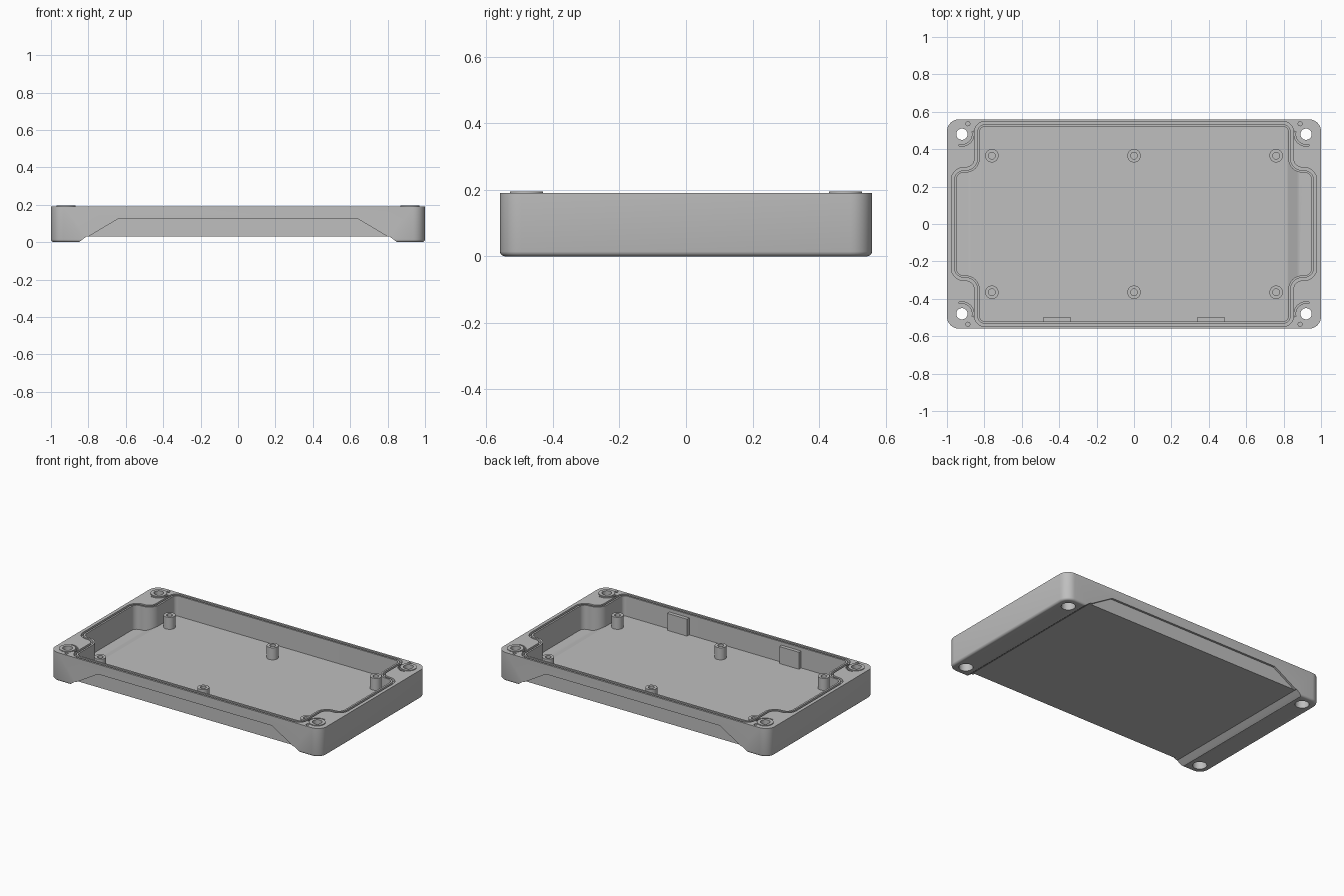
import bpy, bmesh, math
from mathutils import Vector

if "Cube" in bpy.data.objects:
    bpy.data.objects.remove(bpy.data.objects["Cube"])

grey = bpy.data.materials.new("light_grey_plastic")
grey.diffuse_color = (0.52, 0.52, 0.52, 1)
grey.use_nodes = True
grey.node_tree.nodes["Principled BSDF"].inputs["Base Color"].default_value = grey.diffuse_color


def loft(name, loops, cap=True):
    """Skin a stack of equal-length 3D loops into a closed solid."""
    bm = bmesh.new()
    rings = [[bm.verts.new(p) for p in loop] for loop in loops]
    n = len(rings[0])
    pairs = list(zip(rings, rings[1:]))
    if not cap:
        pairs.append((rings[-1], rings[0]))
    for a, b in pairs:
        for i in range(n):
            j = (i + 1) % n
            bm.faces.new((a[i], a[j], b[j], b[i]))
    if cap:
        bm.faces.new(rings[0])
        bm.faces.new(rings[-1])
    bmesh.ops.recalc_face_normals(bm, faces=bm.faces[:])
    me = bpy.data.meshes.new(name)
    bm.to_mesh(me)
    bm.free()
    me.materials.append(grey)
    ob = bpy.data.objects.new(name, me)
    bpy.context.collection.objects.link(ob)
    return ob


def prism(name, pts, z0, z1):
    return loft(name, [[(x, y, z) for x, y in pts] for z in (z0, z1)])


def prism_y(name, pts, y0, y1):
    return loft(name, [[(x, y, z) for x, z in pts] for y in (y0, y1)])


def circle(cx, cy, r, n=32):
    return [(cx + r * math.cos(math.tau * i / n), cy + r * math.sin(math.tau * i / n)) for i in range(n)]


def tube(name, cx, cy, r_in, r_out, z0, z1):
    prof = ((r_in, z0), (r_out, z0), (r_out, z1), (r_in, z1))
    return loft(name, [[(x, y, z) for x, y in circle(cx, cy, r)] for r, z in prof], cap=False)


def fillet(corners, steps=8):
    """Round right-angled corners given as (x, y, radius)."""
    out = []
    n = len(corners)
    for i, (x, y, r) in enumerate(corners):
        p = Vector((x, y))
        u = (Vector(corners[i - 1][:2]) - p).normalized()
        v = (Vector(corners[(i + 1) % n][:2]) - p).normalized()
        c = p + (u + v) * r
        for k in range(steps + 1):
            t = math.pi / 2 * k / steps
            out.append(tuple(c - v * r * math.cos(t) - u * r * math.sin(t)))
    return out


def mirrored(quadrant):
    """Repeat first-quadrant corners in all four quadrants, anticlockwise."""
    q = quadrant
    flip = lambda sx, sy, seq: [(sx * x, sy * y, r) for x, y, r in seq]
    return q + flip(-1, 1, q[::-1]) + flip(-1, -1, q) + flip(1, -1, q[::-1])


def outer(inset):
    return fillet(mirrored([(1 - inset, 0.56 - inset, 0.065 - inset)]))


def cavity_outline(o):
    """Plus-shaped cavity outline, grown by o."""
    return fillet(mirrored([(0.95 + o, 0.275 + o, 0.04 + o),
                            (0.825 + o, 0.275 + o, 0.075 - o),
                            (0.825 + o, 0.52 + o, 0.025 + o)]))


def cut(ob, cutter):
    m = ob.modifiers.new("cut", 'BOOLEAN')
    m.operation = 'DIFFERENCE'
    m.solver = 'EXACT'
    m.object = cutter
    bpy.context.view_layer.objects.active = ob
    bpy.ops.object.modifier_apply(modifier=m.name)
    bpy.data.objects.remove(cutter)


TOP = 0.19
SIGNS = [(sx, sy) for sx in (-1, 1) for sy in (-1, 1)]

# Outer shell with a rounded bottom edge
shell = loft("enclosure_shell", [[(x, y, z) for x, y in outer(i)] for i, z in
             ((0.014, 0), (0.0075, 0.002), (0.002, 0.0075), (0, 0.014), (0, TOP))])

# Cavity: raised middle floor, ramping down into the end bays
cavity = prism("cavity_cutter", cavity_outline(0), 0.03, 0.3)
cut(cavity, prism_y("floor_cutter", [(-0.88, 0.03), (-0.905, 0.01), (0.905, 0.01), (0.88, 0.03),
                                     (0.82, 0.055), (-0.82, 0.055)], -0.7, 0.7))
cut(shell, cavity)

# Seal groove around the rim
groove = prism("groove_cutter", cavity_outline(0.027), TOP - 0.02, 0.25)
cut(groove, prism("groove_core", cavity_outline(0.012), 0.1, 0.3))
cut(shell, groove)

# Raised underside between the two end feet
cut(shell, prism_y("underside_cutter", [(-0.863, -0.01), (0.863, -0.01), (0.81, 0.03), (-0.81, 0.03)], -0.7, 0.7))

# Recessed trapezoid panels on the long sides
for s in (-1, 1):
    cut(shell, prism_y("side_panel_cutter", [(-0.867, -0.01), (0.867, -0.01), (0.64, 0.125), (-0.64, 0.125)],
                       s * 0.546, s * 0.7))

# Corner screw holes, counterbores, pin holes and arc slots
for sx, sy in SIGNS:
    cx, cy = 0.92 * sx, 0.48 * sy
    cut(shell, prism("screw_cutter", circle(cx, cy, 0.03), -0.1, 0.3))
    cut(shell, prism("counterbore_cutter", circle(cx, cy, 0.043), -0.1, 0.13))
    cut(shell, prism("pin_cutter", circle(0.888 * sx, 0.536 * sy, 0.011, 16), 0.15, 0.3))
    angles = [math.radians(165 + 10 * k) for k in range(13)]
    arc = [(cx + sx * 0.064 * math.cos(a), cy + sy * 0.064 * math.sin(a)) for a in angles]
    arc += [(cx + sx * 0.056 * math.cos(a), cy + sy * 0.056 * math.sin(a)) for a in reversed(angles)]
    cut(shell, prism("arc_cutter", arc, TOP - 0.012, 0.25))
    tube("screw_pad", cx, cy, 0.03, 0.05, TOP, 0.195)

# Standoffs on the floor
for x in (-0.76, 0, 0.76):
    for y in (-0.365, 0.365):
        tube("standoff", x, y, 0.018, 0.036, 0.05, 0.135)

# Thickened plates on the inside of the front wall
for s in (-1, 1):
    x0, x1 = sorted((0.34 * s, 0.485 * s))
    prism("wall_plate", [(x0, -0.525), (x1, -0.525), (x1, -0.497), (x0, -0.497)], 0.05, 0.168)

# Smooth curves, sharp edges
for ob in bpy.context.scene.objects:
    ob.select_set(True)
bpy.context.view_layer.objects.active = shell
bpy.ops.object.shade_smooth_by_angle(angle=math.radians(30))
